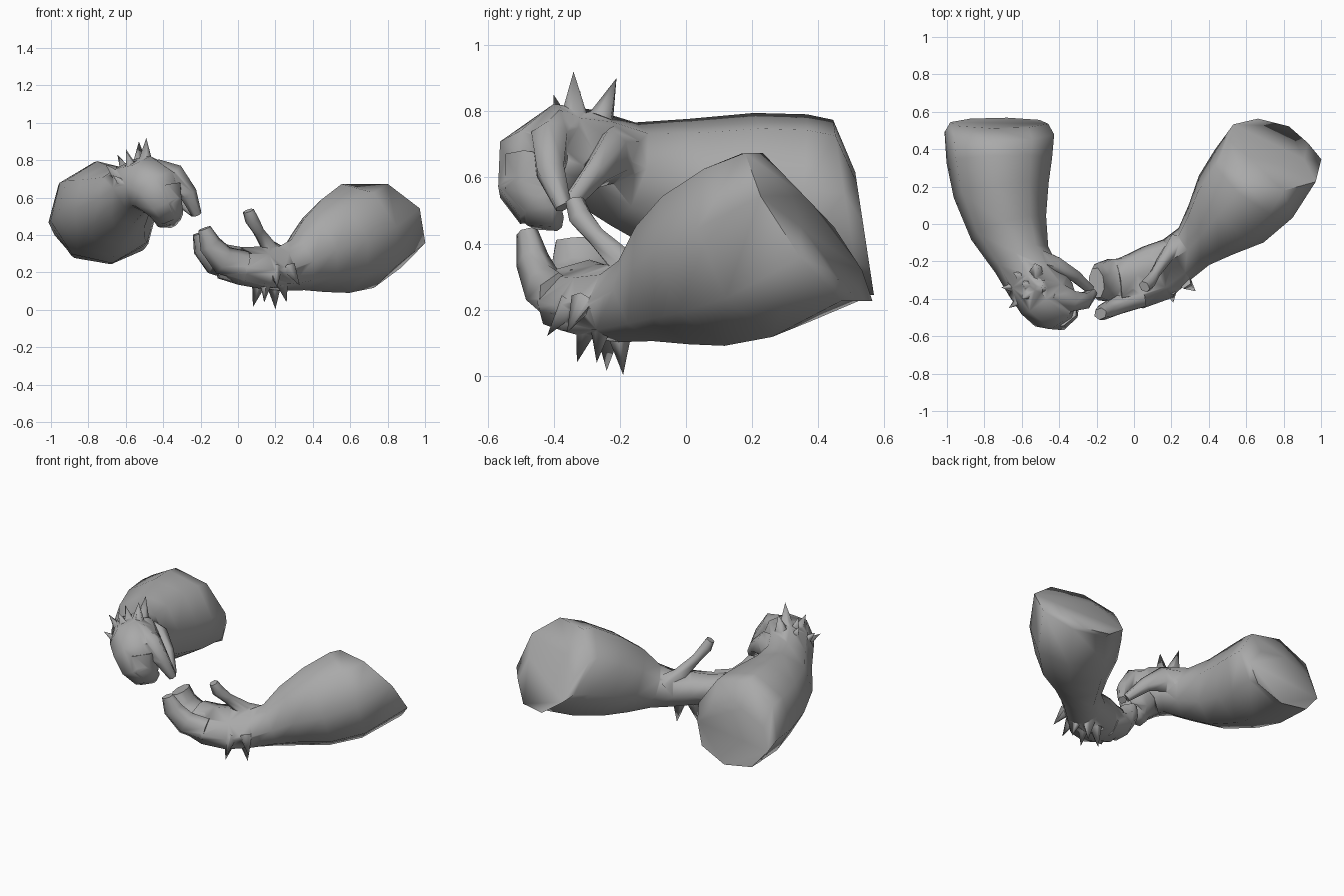
import bpy, bmesh, math
from mathutils import Vector

if "Cube" in bpy.data.objects:
    bpy.data.objects.remove(bpy.data.objects["Cube"])

grey = bpy.data.materials.new("stone grey")
grey.diffuse_color = (0.4, 0.4, 0.4, 1)
grey.use_nodes = True
grey.node_tree.nodes["Principled BSDF"].inputs["Base Color"].default_value = grey.diffuse_color


def finish(bm, name):
    bmesh.ops.recalc_face_normals(bm, faces=bm.faces)
    me = bpy.data.meshes.new(name)
    bm.to_mesh(me)
    bm.free()
    me.materials.append(grey)
    ob = bpy.data.objects.new(name, me)
    bpy.context.collection.objects.link(ob)
    return ob


def limb(name, stations, sides=8, slant=None, up=(0, 0, 1), phase=0.5):
    """Loft elliptical rings; a station is (x, y, z, half width, half height).
    The first two rings follow the slant direction when it is given."""
    bm = bmesh.new()
    pts = [Vector(s[:3]) for s in stations]
    rings, up = [], Vector(up)
    for i, s in enumerate(stations):
        t = (pts[min(i + 1, len(pts) - 1)] - pts[max(i - 1, 0)]).normalized()
        if i < 2 and slant:
            t = Vector(slant).normalized()
        side = t.cross(up).normalized()
        up = side.cross(t).normalized()
        ring = []
        for k in range(sides):
            a = math.tau * (k + phase) / sides
            ring.append(bm.verts.new(pts[i] + side * (s[3] * 1.06 * math.cos(a))
                                     + up * (s[4] * 1.06 * math.sin(a))))
        rings.append(ring)
    for a, b in zip(rings, rings[1:]):
        for k in range(sides):
            n = (k + 1) % sides
            bm.faces.new((a[k], a[n], b[n], b[k]))
    bm.faces.new(rings[0])
    bm.faces.new(rings[-1])
    return finish(bm, name)


def spikes(name, centre, tips, length, radius):
    """Small cones fanning out from a point behind the hand."""
    bm = bmesh.new()
    for tip in tips:
        tip = Vector(tip)
        d = (tip - Vector(centre)).normalized()
        q = d.to_track_quat('Z', 'Y')
        base = [bm.verts.new(tip - d * length + q @ Vector(
            (radius * math.cos(math.tau * k / 5), radius * math.sin(math.tau * k / 5), 0)))
            for k in range(5)]
        top = bm.verts.new(tip)
        for k in range(5):
            bm.faces.new((base[k], base[(k + 1) % 5], top))
        bm.faces.new(base)
    return finish(bm, name)


def weld(body, parts):
    """Union the parts into the body as one skin, then smooth it."""
    bpy.ops.object.select_all(action='DESELECT')
    bpy.context.view_layer.objects.active = body
    body.select_set(True)
    for part in parts:
        m = body.modifiers.new("union", 'BOOLEAN')
        m.operation, m.solver, m.object = 'UNION', 'EXACT', part
        m.use_self = True
        bpy.ops.object.modifier_apply(modifier=m.name)
        bpy.data.objects.remove(part)
    bpy.ops.object.shade_smooth_by_angle(angle=math.radians(75))


# Open arm: bevelled slanted elbow cut, forearm, wrist and cupped palm
open_arm = limb("open_arm", [
    (.72, .44, .385, .21, .195),
    (.73, .35, .45, .27, .275),
    (.64, .215, .395, .262, .28),
    (.52, .08, .34, .235, .25),
    (.41, -.03, .29, .165, .20),
    (.32, -.12, .24, .12, .135),
    (.23, -.19, .22, .125, .11),
    (.12, -.26, .225, .155, .10),
    (.01, -.305, .235, .15, .09),
    (-.09, -.32, .26, .125, .085)], slant=(-.2, -.8, -.55))
weld(open_arm, [
    limb("open_grouped_fingers", [
        (-.02, -.30, .24, .12, .085),
        (-.12, -.30, .265, .115, .08),
        (-.18, -.31, .33, .10, .06),
        (-.20, -.315, .41, .08, .04)]),
    limb("open_front_finger", [
        (.04, -.39, .235, .06, .075),
        (-.08, -.43, .265, .055, .075),
        (-.15, -.465, .35, .045, .06),
        (-.18, -.48, .435, .03, .035)], sides=6),
    limb("open_thumb", [
        (.23, -.11, .26, .06, .08),
        (.17, -.18, .33, .038, .045),
        (.11, -.27, .42, .028, .03),
        (.075, -.32, .48, .036, .036),
        (.055, -.335, .53, .032, .025)], sides=6),
    spikes("open_hand_spikes", (.17, -.22, .40), [
        (.21, -.42, .12), (.33, -.36, .13), (.14, -.33, .04),
        (.08, -.24, .015), (.26, -.27, .04), (.20, -.19, .003)], .125, .04)])

# Closed arm: bevelled elbow cut, forearm, wrist and hand curling over and down
closed_arm = limb("closed_arm", [
    (-.72, .54, .43, .25, .18),
    (-.72, .485, .51, .28, .255),
    (-.72, .34, .52, .27, .26),
    (-.71, .18, .54, .245, .245),
    (-.67, -.02, .565, .20, .205),
    (-.60, -.19, .61, .15, .155),
    (-.54, -.30, .66, .145, .14),
    (-.48, -.38, .67, .15, .145),
    (-.43, -.43, .635, .145, .14),
    (-.40, -.445, .57, .125, .105),
    (-.37, -.42, .50, .09, .06)], slant=(0, -.985, -.15), phase=.8)
weld(closed_arm, [
    limb("closed_grouped_fingers", [
        (-.42, -.45, .64, .12, .10),
        (-.395, -.465, .56, .10, .085),
        (-.37, -.435, .505, .085, .06),
        (-.33, -.39, .48, .05, .025)], up=(0, -1, 0)),
    limb("closed_front_finger", [
        (-.43, -.38, .71, .085, .09),
        (-.34, -.41, .705, .06, .07),
        (-.265, -.41, .62, .045, .045),
        (-.22, -.37, .51, .025, .025)], sides=6),
    limb("closed_thumb", [
        (-.53, -.20, .65, .08, .11),
        (-.42, -.225, .665, .055, .08),
        (-.32, -.275, .61, .034, .045),
        (-.235, -.35, .52, .025, .025)], sides=6),
    spikes("closed_hand_spikes", (-.51, -.33, .58), [
        (-.49, -.34, .92), (-.53, -.21, .90), (-.60, -.32, .86),
        (-.60, -.40, .85), (-.71, -.34, .78), (-.67, -.45, .72),
        (-.645, -.26, .83)], .125, .04)])
